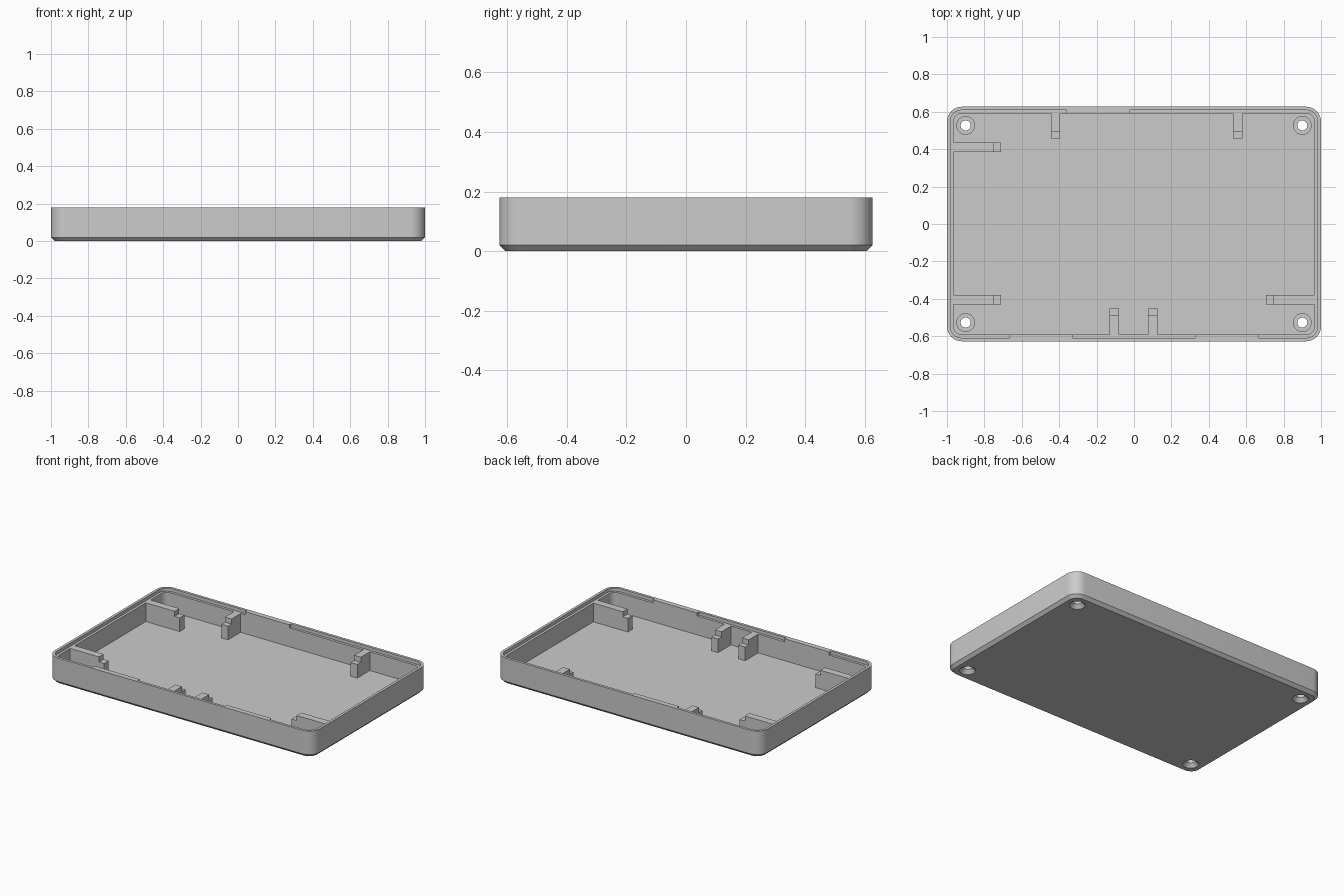
import bpy, bmesh, math

cube = bpy.data.objects.get("Cube")
if cube:
    bpy.data.objects.remove(cube, do_unlink=True)

HX, HY, TOP = 1.0, 0.627, 0.18      # half sizes and height
FLOOR, LEDGE = 0.03, 0.158          # floor and ledge heights
LIP, WALL = 0.018, 0.035            # lip and wall thickness
RADIUS = 0.08
HOLE_X, HOLE_Y, BOSS_R, HOLE_R = 0.9, 0.527, 0.05, 0.027

grey = bpy.data.materials.new("grey_plastic")
grey.use_nodes = True
grey.diffuse_color = (0.6, 0.6, 0.6, 1)
grey.node_tree.nodes["Principled BSDF"].inputs["Base Color"].default_value = (0.6, 0.6, 0.6, 1)


def finish(name, bm):
    """Turn a bmesh into a named object in the case colour."""
    bmesh.ops.recalc_face_normals(bm, faces=bm.faces)
    mesh = bpy.data.meshes.new(name)
    bm.to_mesh(mesh)
    bm.free()
    mesh.materials.append(grey)
    obj = bpy.data.objects.new(name, mesh)
    bpy.context.collection.objects.link(obj)
    return obj


def smooth(obj):
    bpy.ops.object.select_all(action="DESELECT")
    obj.select_set(True)
    bpy.context.view_layer.objects.active = obj
    bpy.ops.object.shade_smooth_by_angle(angle=math.radians(30))


def rounded_ring(bm, inset, z, steps=8):
    """One rounded rectangle of vertices, inset from the outside."""
    r = RADIUS - inset
    ring = []
    for corner, (sx, sy) in enumerate(((1, 1), (-1, 1), (-1, -1), (1, -1))):
        for i in range(steps + 1):
            a = (corner + i / steps) * math.pi / 2
            ring.append(bm.verts.new((sx * (HX - RADIUS) + r * math.cos(a),
                                      sy * (HY - RADIUS) + r * math.sin(a), z)))
    return ring


def bridge(bm, a, b):
    n = len(a)
    for i in range(n):
        bm.faces.new((a[i], a[(i + 1) % n], b[(i + 1) % n], b[i]))


def prism(name, points, place, low, high):
    """Extrude a flat outline from low to high; place maps (u, v, w) to xyz."""
    bm = bmesh.new()
    a, b = [[bm.verts.new(place(u, v, w)) for u, v in points] for w in (low, high)]
    bridge(bm, a, b)
    bm.faces.new(a)
    bm.faces.new(b)
    return finish(name, bm)


# Tray: chamfered base, wall, stepped lip and floor
bm = bmesh.new()
section = ((0.02, 0), (0, 0.02), (0, TOP), (LIP, TOP), (LIP, LEDGE), (WALL, LEDGE), (WALL, FLOOR))
rings = [rounded_ring(bm, inset, z) for inset, z in section]
for a, b in zip(rings, rings[1:]):
    bridge(bm, a, b)
bm.faces.new(rings[0])
bm.faces.new(rings[-1])
tray = finish("tray", bm)

# Openings in the floor for the screw bosses
corners = [(sx * HOLE_X, sy * HOLE_Y) for sx in (-1, 1) for sy in (-1, 1)]
bm = bmesh.new()
for x, y in corners:
    made = bmesh.ops.create_cone(bm, cap_ends=True, segments=32, radius1=BOSS_R,
                                 radius2=BOSS_R, depth=0.12)
    bmesh.ops.translate(bm, verts=made["verts"], vec=(x, y, 0.03))
cutter = finish("hole_cutter", bm)
cutter.hide_render = True
cut = tray.modifiers.new("holes", "BOOLEAN")
cut.operation, cut.solver, cut.object = "DIFFERENCE", "EXACT", cutter
bpy.context.view_layer.objects.active = tray
bpy.ops.object.modifier_apply(modifier=cut.name)
bpy.data.objects.remove(cutter, do_unlink=True)
smooth(tray)

# Countersunk screw bosses, turned from a profile
profile = ((BOSS_R, 0), (HOLE_R, 0.025), (HOLE_R, 0.055), (BOSS_R, 0.055))
for x, y in corners:
    bm = bmesh.new()
    loops = [[bm.verts.new((x + r * math.cos(i * math.tau / 32),
                            y + r * math.sin(i * math.tau / 32), z)) for i in range(32)]
             for r, z in profile]
    for a, b in zip(loops, loops[1:] + loops[:1]):
        bridge(bm, a, b)
    smooth(finish("screw_boss", bm))


# Stepped support ribs standing on the floor against the walls
def rib(name, side, centre, length, step=0.038):
    along_x = side in ("left", "right")
    sign = 1 if side in ("left", "back") else -1
    wall = (HX if along_x else HY) - WALL
    seat = LEDGE - 0.035
    outline = [(0, FLOOR), (length, FLOOR), (length, seat), (length - step, seat),
               (length - step, LEDGE), (0, LEDGE)]

    def place(u, v, w):
        d = sign * (wall - u)
        return (d, w, v) if along_x else (w, d, v)
    prism(name, outline, place, centre - 0.025, centre + 0.025)


for side, centre, length in (("right", 0.41, 0.255), ("right", -0.405, 0.255),
                             ("left", -0.405, 0.26), ("back", -0.42, 0.135),
                             ("back", 0.555, 0.135), ("front", -0.105, 0.14),
                             ("front", 0.1, 0.14)):
    rib(side + "_rib", side, centre, length)

# Blocks that fill the lip step to full height
for name, sign, x0, x1 in (("back_lip_block", 1, -0.36, -0.025),
                           ("front_lip_block", -1, -0.665, -0.33),
                           ("front_lip_block", -1, 0.33, 0.665)):
    near, far = sign * (HY - WALL), sign * (HY - LIP)
    prism(name, [(x0, near), (x1, near), (x1, far), (x0, far)],
          lambda u, v, w: (u, v, w), LEDGE, TOP)
